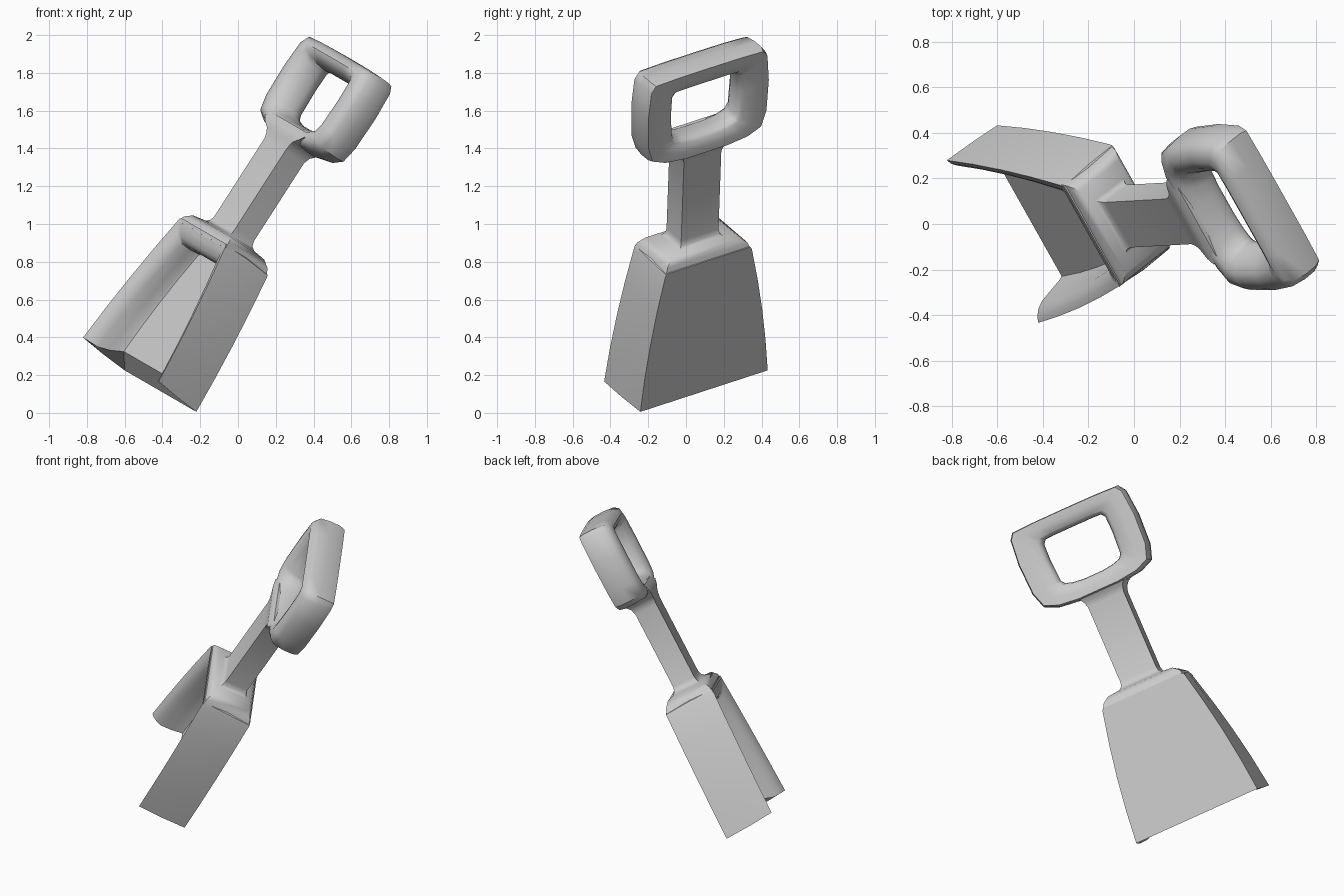
import bpy, bmesh
from mathutils import Matrix, Vector

if "Cube" in bpy.data.objects:
    bpy.data.objects.remove(bpy.data.objects["Cube"])

# Tilted frame of the shovel: across (w), open side (n), along the shaft (d)
d = Vector((0.54, 0.03, 0.84)).normalized()
w = Vector((-0.472, 0.838, 0.272))
w = (w - d * w.dot(d)).normalized()
n = d.cross(w)
FRAME = Matrix((w, n, d)).transposed().to_4x4() @ Matrix.Translation((0.305, 0, 0))


def make(name, bm, angle):
    bmesh.ops.recalc_face_normals(bm, faces=bm.faces)
    me = bpy.data.meshes.new(name)
    bm.to_mesh(me)
    bm.free()
    ob = bpy.data.objects.new(name, me)
    bpy.context.collection.objects.link(ob)
    me.transform(FRAME)
    bpy.ops.object.select_all(action='DESELECT')
    ob.select_set(True)
    bpy.context.view_layer.objects.active = ob
    bpy.ops.object.shade_smooth_by_angle(angle=angle)
    return ob


def loft(bm, rows, closed=True, wrap=False):
    vs = [[bm.verts.new(p) for p in r] for r in rows]
    m = len(rows[0])
    pairs = list(zip(vs, vs[1:])) + ([(vs[-1], vs[0])] if wrap else [])
    for a, b in pairs:
        for i in range(m if closed else m - 1):
            j = (i + 1) % m
            bm.faces.new((a[i], a[j], b[j], b[i]))
    return vs


# Scoop: U-shaped outlines lofted from the back, round the rim, to the floor
def u_shape(hb, ht, tt, v, r, tb):
    half = []
    for f in (0, 0.25, 0.5, 0.75):
        half.append((hb + (ht - hb) * f + 0.06 * f * (1 - f), tb + (tt - r - tb) * f))
    half += [(ht, tt - r), (ht - 0.3 * r, tt - 0.3 * r), (ht - r, tt)]
    pts = half + [(-u, t) for u, t in reversed(half)]
    return [(u, v, t) for u, t in pts]


rows = [u_shape(*a) for a in (
    (0.402, 0.274, 0.700, 0.288, 0.02, -0.122),
    (0.415, 0.275, 0.710, 0.450, 0.02, -0.114),
    (0.425, 0.264, 0.710, 0.606, 0.02, -0.100),
    (0.400, 0.240, 0.665, 0.595, 0.02, -0.100),
    (0.375, 0.222, 0.625, 0.572, 0.02, -0.100),
    (0.357, 0.213, 0.603, 0.540, 0.02, -0.100),
    (0.335, 0.210, 0.600, 0.480, 0.02, -0.080),
    (0.315, 0.208, 0.605, 0.435, 0.02, -0.055),
    (0.305, 0.203, 0.605, 0.420, 0.02, -0.045))]
bm = bmesh.new()
vs = loft(bm, rows, closed=False)
bm.faces.new(vs[0])
bm.faces.new(vs[-1])
# bottom: bevelled digging edge plus the two side wall ends
bm.faces.new((vs[0][0], vs[0][-1], vs[-1][-1], vs[-1][0]))
for k in (0, -1):
    bm.faces.new([r[k] for r in vs])
make("scoop", bm, 0.6)

# Shaft with its collar on the scoop and a flare into the grip
bm = bmesh.new()
rings = []
for t, h, a, b in ((0.690, 0.267, 0.291, 0.603), (0.725, 0.252, 0.302, 0.596),
                   (0.755, 0.215, 0.325, 0.575), (0.766, 0.14, 0.36, 0.54),
                   (0.783, 0.123, 0.374, 0.527), (0.81, 0.118, 0.38, 0.522),
                   (1.30, 0.118, 0.38, 0.522), (1.335, 0.128, 0.372, 0.525),
                   (1.36, 0.147, 0.355, 0.53), (1.385, 0.19, 0.338, 0.535),
                   (1.41, 0.22, 0.332, 0.535), (1.44, 0.2, 0.34, 0.52)):
    rings.append([(-h, a, t), (h, a, t), (h, b, t), (-h, b, t)])
vs = loft(bm, rings)
bm.faces.new(vs[0])
bm.faces.new(vs[-1])
make("shaft", bm, 0.7)

# Grip: a rounded frame, its section blended from outer to inner outline
outer = [(0, .258), (.2, .257), (.338, .252), (.366, .215), (.380, .06), (.372, -.13),
         (.342, -.22), (.26, -.255), (.13, -.27), (0, -.27)]
inner = [(0, .148), (.13, .148), (.185, .145), (.205, .12), (.208, .02), (.200, -.12),
         (.180, -.145), (.13, -.16), (.06, -.168), (0, -.168)]


def mirror(pts):
    return pts + [(-u, t) for u, t in reversed(pts[1:-1])]


section = [(0, .328), (-.06, .36), (-.07, .42), (-.02, .49), (.15, .52), (.4, .532),
           (.6, .523), (.8, .493), (.93, .455), (1, .41), (1, .385), (.95, .358),
           (.85, .343), (.4, .33)]
bm = bmesh.new()
rows = [[(o[0] + (i[0] - o[0]) * f - 0.01, v, 1.635 + o[1] + (i[1] - o[1]) * f)
         for o, i in zip(mirror(outer), mirror(inner))] for f, v in section]
loft(bm, rows, wrap=True)
make("grip", bm, 0.75)
